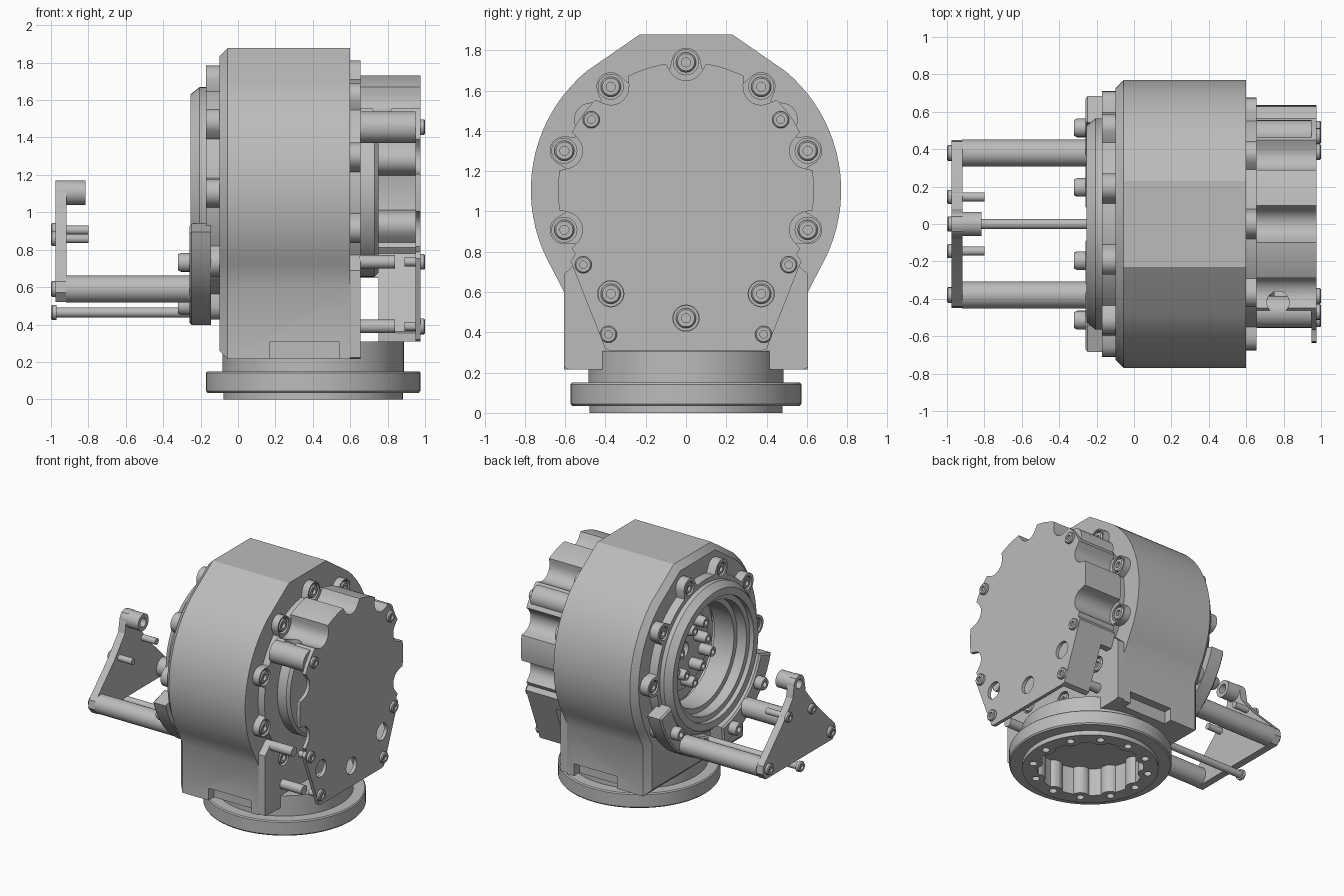
import bpy, bmesh
from math import sin, cos, pi, radians, sqrt
from mathutils import Matrix, Vector

cube = bpy.data.objects.get("Cube")
if cube:
    bpy.data.objects.remove(cube)

ZC = 1.105      # height of the main axis
BOLT_R = 0.635  # bolt circle on both flanges

metal = bpy.data.materials.new("machined grey")
metal.use_nodes = True
metal.diffuse_color = (0.5, 0.5, 0.5, 1)
metal.node_tree.nodes["Principled BSDF"].inputs["Base Color"].default_value = (0.5, 0.5, 0.5, 1)


def finish(name, bm):
    bmesh.ops.recalc_face_normals(bm, faces=bm.faces)
    mesh = bpy.data.meshes.new(name)
    bm.to_mesh(mesh)
    bm.free()
    mesh.materials.append(metal)
    mesh.shade_smooth()
    mesh.set_sharp_from_angle(angle=radians(28))
    obj = bpy.data.objects.new(name, mesh)
    bpy.context.collection.objects.link(obj)
    return obj


def prism(name, outline, x0, x1, inset=0):
    """Extrude a (y, z) outline along x, optionally chamfering the x0 rim."""
    bm = bmesh.new()
    face = bm.faces.new([bm.verts.new((x0, y, z)) for y, z in outline])
    out = bmesh.ops.extrude_face_region(bm, geom=[face])
    top = [v for v in out["geom"] if isinstance(v, bmesh.types.BMVert)]
    bmesh.ops.translate(bm, verts=top, vec=(x1 - x0, 0, 0))
    if inset:
        rim = [e for e in bm.edges if all(abs(v.co.x - x0) < 1e-5 for v in e.verts)]
        bmesh.ops.bevel(bm, geom=rim, offset=inset, segments=1, affect='EDGES')
    return finish(name, bm)


AXES = {"X": Matrix.Rotation(pi / 2, 4, 'Y'), "-X": Matrix.Rotation(-pi / 2, 4, 'Y'), "Z": Matrix()}


def lathe(name, profile, at, axis="X", seg=32):
    """Spin a (radius, height) profile round an axis through a point."""
    bm = bmesh.new()
    vs = [bm.verts.new((r, 0, h)) for r, h in profile]
    es = [bm.edges.new(p) for p in zip(vs, vs[1:])]
    bmesh.ops.spin(bm, geom=vs + es, cent=(0, 0, 0), axis=(0, 0, 1), angle=2 * pi, steps=seg)
    bmesh.ops.remove_doubles(bm, verts=bm.verts, dist=1e-5)
    bm.transform(Matrix.Translation(Vector(at)) @ AXES[axis])
    return finish(name, bm)


def rod(name, r, x0, x1, y, z, seg=32):
    return lathe(name, [(0, 0), (r, 0), (r, x1 - x0), (0, x1 - x0)], (x0, y, z), "X", seg)


def screw(name, r, h, at, axis="X"):
    """Round screw head with a recessed socket."""
    s = r * 0.45
    return lathe(name, [(0, 0), (r, 0), (r, h * 0.75), (r * 0.85, h), (s, h), (s, h * 0.4), (0, h * 0.4)],
                 at, axis, 20)


def box(name, lo, hi):
    return prism(name, [(lo[1], lo[2]), (hi[1], lo[2]), (hi[1], hi[2]), (lo[1], hi[2])], lo[0], hi[0])


def cut(obj, *cutters, op='DIFFERENCE'):
    for c in cutters:
        m = obj.modifiers.new("cut", 'BOOLEAN')
        m.object, m.operation, m.solver = c, op, 'EXACT'
        dg = bpy.context.evaluated_depsgraph_get()
        mesh = bpy.data.meshes.new_from_object(obj.evaluated_get(dg))
        obj.modifiers.clear()
        obj.data = mesh
        bpy.data.objects.remove(c)
    obj.data.shade_smooth()
    obj.data.set_sharp_from_angle(angle=radians(28))


def polar(fn, n=240):
    """Outline about the main axis from a radius function of the angle."""
    return [(fn(2 * pi * i / n) * cos(2 * pi * i / n), ZC + fn(2 * pi * i / n) * sin(2 * pi * i / n))
            for i in range(n)]


def on_circle(deg, r=BOLT_R):
    return r * cos(radians(deg)), ZC + r * sin(radians(deg))


def lug_hit(t, degs, lug, side):
    """Far (+1) or near (-1) radius where a ray crosses a lug circle."""
    for d in degs:
        a = t - radians(d)
        disc = lug ** 2 - (BOLT_R * sin(a)) ** 2
        if disc > 0 and cos(a) > 0:
            return BOLT_R * cos(a) + side * sqrt(disc)


# Main housing: round body, flat crown and straight foot
half = [(0.23, 1.878)] + [on_circle(50 - i * 4, 0.77) for i in range(21)] + [(0.605, 0.6), (0.605, 0.215)]
body = prism("main_housing", half + [(-y, z) for y, z in reversed(half)], -0.1, 0.6, 0.045)
cut(body, rod("cutter", 0.44, -0.3, 0.08, 0, ZC, 64))
for s in (-1, 1):
    cut(body, box("cutter", (0.17, s * 0.6 - 0.06, 0.1), (0.54, s * 0.6 + 0.06, 0.31)))

# Output side: lugged flange, bearing ring and recessed hub
out_degs = range(0, 360, 36)
flange = prism("output_flange", polar(lambda t: lug_hit(t, out_degs, 0.075, 1) or 0.6), -0.17, -0.1)
cut(flange, rod("cutter", 0.44, -0.3, 0.1, 0, ZC, 64))
for d in out_degs:
    y, z = on_circle(d)
    if d not in (216, 252, 288, 324):
        cut(flange, rod("cutter", 0.052, -0.3, -0.135, y, z))
        screw("output_flange_screw", 0.046, 0.035, (-0.13, y, z), "-X")
lathe("bearing_ring", [(0.565, 0), (0.565, 0.035), (0.525, 0.085), (0.47, 0.085), (0.47, 0.05), (0.43, 0.05),
                       (0.43, -0.03), (0.39, -0.03), (0.39, -0.2), (0.5, -0.2), (0.5, 0), (0.565, 0)],
      (-0.17, 0, ZC), "-X", 64)
lathe("output_hub", [(0, 0), (0.4, 0), (0.4, 0.03), (0.3, 0.03), (0.3, 0.06), (0.06, 0.06), (0.06, 0.02), (0, 0.02)],
      (0.08, 0, ZC), "-X", 48)
for i in range(10):
    y, z = on_circle(36 * i + 18, 0.23 if i % 2 else 0.17)
    screw("hub_screw", 0.042, 0.11, (0.03, y, z), "-X")

# Arm brackets clamped on the lower output flange
for s in (-1, 1):
    angles = [-17 - i * 5 for i in range(14)]
    band = [on_circle(a, 0.715) for a in angles] + [on_circle(a, 0.568) for a in reversed(angles)]
    prism("arm_bracket", [(s * y, z) for y, z in band], -0.26, -0.145, 0.012)
    for a in (-36, -72):
        y, z = on_circle(a)
        screw("bracket_screw", 0.05, 0.06, (-0.26, s * y, z), "-X")
    rod("arm_standoff", 0.072, -0.92, -0.2, s * 0.38, 0.59)
    screw("arm_screw", 0.042, 0.025, (-0.975, s * 0.38, 0.59), "-X")
    rod("arm_pin", 0.024, -0.975, -0.8, s * 0.145, 0.882 + s * 0.023)
    screw("arm_pin_screw", 0.038, 0.025, (-0.975, s * 0.145, 0.882 + s * 0.023), "-X")

# Triangular arm end plate with a hollow boss at its tip
edge = [(0.065, 1.11), (0.08, 1.02), (0.21, 0.86), (0.44, 0.63), (0.45, 0.57), (0.41, 0.52)]
tip = [(-0.04, 1.16), (0.04, 1.16)]
plate = prism("arm_end_plate", tip + edge + [(-y, z) for y, z in reversed(edge)], -0.975, -0.918)
cut(plate, rod("cutter", 0.035, -1.1, -0.8, 0, 1.105))
lathe("arm_boss", [(0.035, 0), (0.065, 0), (0.065, 0.16), (0.035, 0.16), (0.035, 0)], (-0.975, 0, 1.105))
rod("guide_rod", 0.027, -0.97, -0.15, 0, 0.465)
screw("guide_rod_head", 0.04, 0.03, (-0.97, 0, 0.465), "-X")

# Drive side: lugged flange that runs down into the foot
drive_degs = range(18, 360, 36)


def drive_radius(t):
    r = lug_hit(t, drive_degs, 0.072, 1) or 0.61
    if sin(t) < -0.55:
        r = max(r, min(0.89 / -sin(t), 0.605 / max(abs(cos(t)), 0.01)))
    return r


drive = prism("drive_flange", polar(drive_radius), 0.6, 0.655)
for d in drive_degs:
    y, z = on_circle(d)
    cut(drive, rod("cutter", 0.062, 0.625, 0.8, y, z))
    screw("drive_flange_screw", 0.05, 0.035, (0.62, y, z))
lathe("motor_disc", [(0, 0), (0.45, 0), (0.45, 0.08), (0.43, 0.1), (0, 0.1)], (0.65, 0, ZC), "X", 64)


# Scalloped cover: thin face plate and a shell open at the lower front
def cover_radius(t):
    if sin(t) < -0.5:
        return min(0.795 / -sin(t), 0.662 / max(0.01, 0.93 * abs(cos(t)) - 0.368 * sin(t)))
    return min(0.635, lug_hit(t, (18, 54, 90, 126, 162, 198, 342), 0.09, -1) or 1)


face = prism("cover_plate", polar(cover_radius), 0.95, 0.977)
for d in (234, 270, 306):
    y, z = on_circle(d)
    cut(face, rod("cutter", 0.065, 0.9, 1.1, y, z))
shell = prism("cover_shell", polar(cover_radius), 0.655, 0.95)
cut(shell, prism("cutter", polar(lambda t: cover_radius(t) - 0.05), 0.6, 1.0),
    box("cutter", (0.6, -1, 0), (1, 0.36, 0.5)),
    box("cutter", (0.6, -1, 0), (1, 0, 1.46)),
    box("cutter", (0.6, 0, 0), (0.75, 1, 0.65)),
    lathe("cutter", [(0, 0), (0.06, 0), (0.06, 0.5), (0, 0.5)], (0.77, -0.42, 1.4), "Z"))
for s in (-1, 1):
    rod("cover_boss", 0.085, 0.655, 0.95, s * 0.47, 1.455)
    for y, z in ((0.47, 1.455), (0.51, 0.735), (0.385, 0.39)):
        screw("cover_screw", 0.042, 0.025, (0.975, s * y, z))
        if z < 1:
            rod("cover_standoff", 0.036, 0.65, 0.84, s * y, z)
            rod("cover_nut", 0.024, 0.89, 0.96, s * y, z)

# Round base with a lobed bore and a ring of screw holes
base = lathe("base", [(0, 0), (0.48, 0), (0.48, 0.035), (0.565, 0.035), (0.573, 0.045), (0.573, 0.142),
                      (0.565, 0.15), (0.485, 0.15), (0.485, 0.308), (0, 0.308)], (0.402, 0, 0), "Z", 72)
bore = lathe("cutter", [(0, -0.1), (0.375, -0.1), (0.375, 0.22), (0, 0.22)], (0.402, 0, 0), "Z", 64)
holes = [(0.402 + 0.41 * cos(a), 0.41 * sin(a)) for a in (2 * pi * i / 12 for i in range(12))]
for x, y in holes:
    cut(bore, lathe("cutter", [(0, -0.2), (0.068, -0.2), (0.068, 0.4), (0, 0.4)], (x, y, 0), "Z", 24))
cut(base, bore)
for x, y in holes:
    cut(base, lathe("cutter", [(0, -0.1), (0.028, -0.1), (0.028, 0.06), (0, 0.06)], (x, y, 0), "Z", 16))
